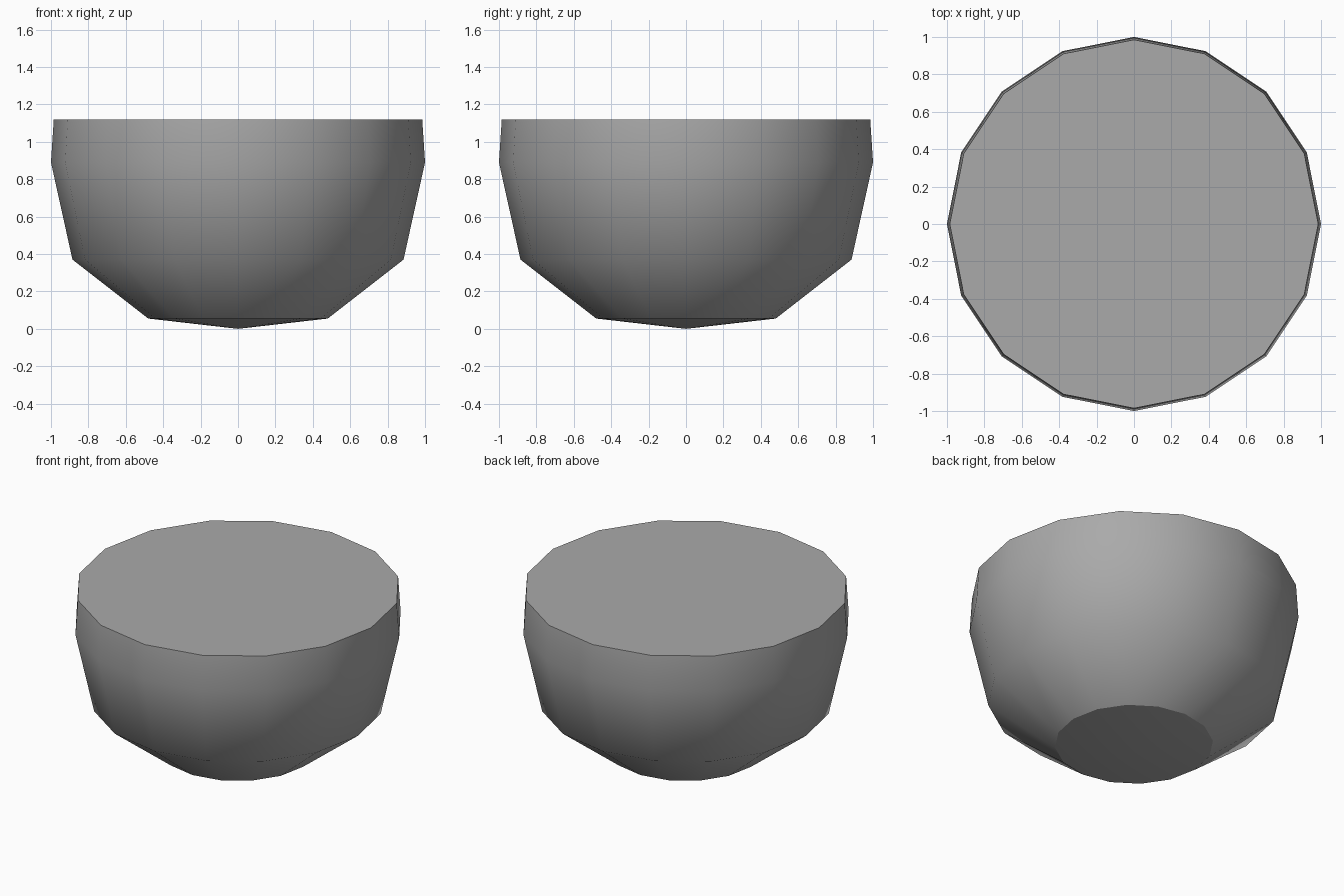
import bpy
import bmesh
from math import cos, sin, pi

cube = bpy.data.objects.get("Cube")
if cube:
    bpy.data.objects.remove(cube, do_unlink=True)

SIDES = 16
# Radius and height of each ring, from the base up to the rim
PROFILE = [(0.48, 0.055), (0.885, 0.37), (1.0, 0.89), (0.985, 1.12)]

grey = bpy.data.materials.new("mid grey")
grey.use_nodes = True
colour = (0.4, 0.4, 0.4, 1)
grey.diffuse_color = colour
grey.node_tree.nodes["Principled BSDF"].inputs["Base Color"].default_value = colour

bm = bmesh.new()
rings = [[bm.verts.new((r * cos(2 * pi * i / SIDES), r * sin(2 * pi * i / SIDES), z))
          for i in range(SIDES)] for r, z in PROFILE]

# Smooth rounded wall
for low, high in zip(rings, rings[1:]):
    for i in range(SIDES):
        j = (i + 1) % SIDES
        bm.faces.new((low[i], low[j], high[j], high[i])).smooth = True

# Flat lid
bm.faces.new(rings[-1])

# Shallow pointed base
tip = bm.verts.new((0, 0, 0))
for i in range(SIDES):
    bm.faces.new((tip, rings[0][(i + 1) % SIDES], rings[0][i])).smooth = True

# Crisp creases around the lid and the base
for ring in (rings[0], rings[-1]):
    for i in range(SIDES):
        bm.edges.get((ring[i], ring[(i + 1) % SIDES])).smooth = False

bmesh.ops.recalc_face_normals(bm, faces=bm.faces[:])
mesh = bpy.data.meshes.new("bowl_body")
bm.to_mesh(mesh)
bm.free()
mesh.materials.append(grey)
bpy.context.collection.objects.link(bpy.data.objects.new("bowl_body", mesh))
